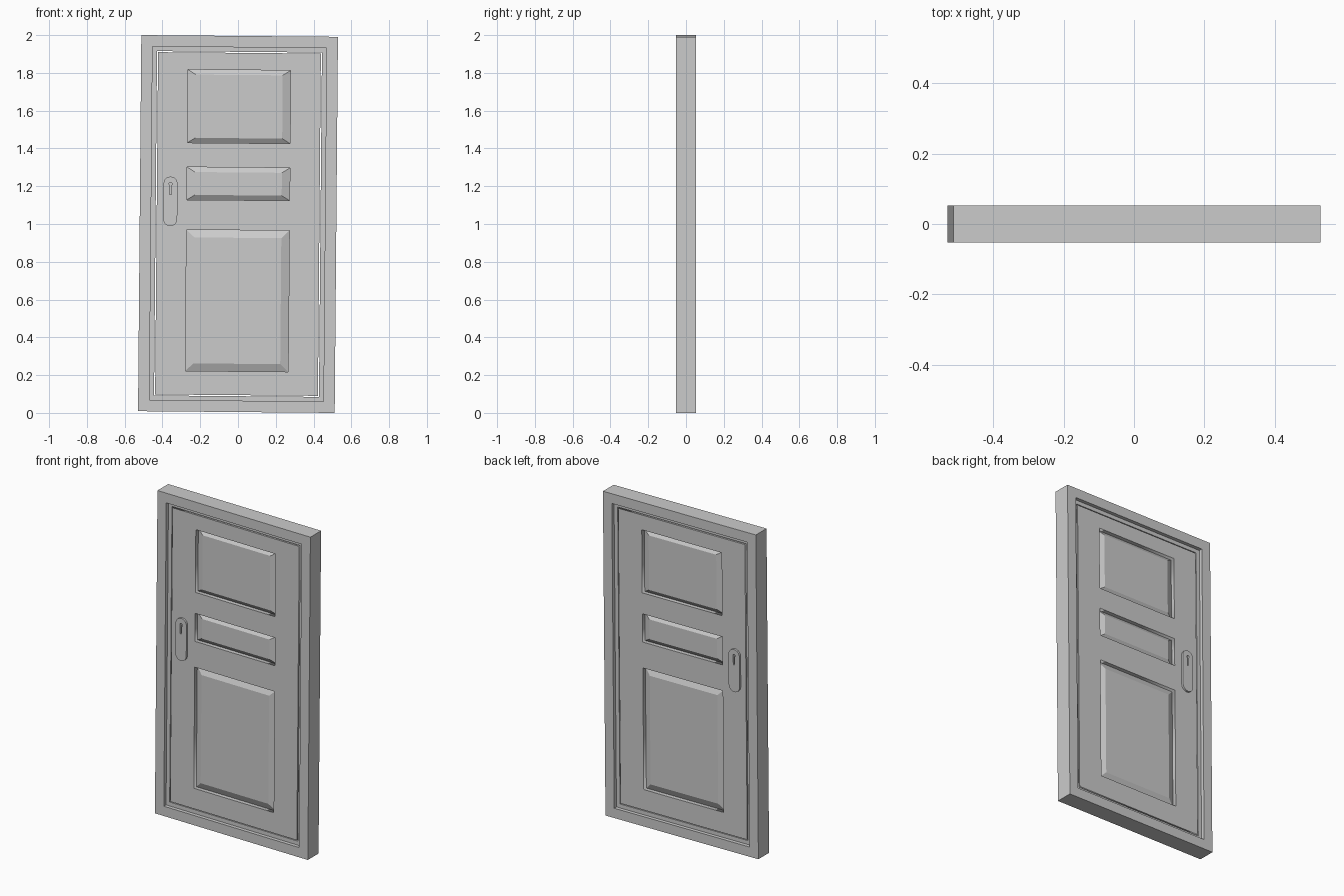
import bpy, bmesh
from math import sin, cos, pi, radians
from mathutils import Matrix

if "Cube" in bpy.data.objects:
    bpy.data.objects.remove(bpy.data.objects["Cube"])

HW, HH, HD = 0.5205, 0.9955, 0.052      # half width, height and depth of the frame
DOOR = 0.032                            # half thickness of the door leaf
# the whole door leans by half a degree in its own plane
TILT = Matrix.Translation((0, 0, 1)) @ Matrix.Rotation(radians(0.5), 4, 'Y')


def loft(name, rects, cz=0.0, ring=False):
    """Join rectangles (half width, half height, y) into a ring or a capped solid."""
    bm = bmesh.new()
    loops = [[bm.verts.new((sx * w, y, cz + sz * h))
              for sx, sz in ((-1, -1), (1, -1), (1, 1), (-1, 1))] for w, h, y in rects]
    pairs = list(zip(loops, loops[1:])) + ([(loops[-1], loops[0])] if ring else [])
    for a, b in pairs:
        for i in range(4):
            j = (i + 1) % 4
            bm.faces.new((a[i], a[j], b[j], b[i]))
    if not ring:
        bm.faces.new(loops[0])
        bm.faces.new(loops[-1])
    bmesh.ops.recalc_face_normals(bm, faces=bm.faces)
    me = bpy.data.meshes.new(name)
    bm.to_mesh(me)
    bm.free()
    me.transform(TILT)
    ob = bpy.data.objects.new(name, me)
    bpy.context.collection.objects.link(ob)
    return ob


def slab(name, outlines, half, y=0.0):
    """Extrude a filled outline; further outlines become holes."""
    cu = bpy.data.curves.new(name, 'CURVE')
    cu.dimensions, cu.fill_mode, cu.extrude = '2D', 'BOTH', half
    for pts in outlines:
        sp = cu.splines.new('POLY')
        sp.points.add(len(pts) - 1)
        for p, (x, z) in zip(sp.points, pts):
            p.co = (x, z, 0, 1)
        sp.use_cyclic_u = True
    ob = bpy.data.objects.new(name, cu)
    bpy.context.collection.objects.link(ob)
    bpy.ops.object.select_all(action='DESELECT')
    ob.select_set(True)
    bpy.context.view_layer.objects.active = ob
    bpy.ops.object.convert(target='MESH')
    ob = bpy.context.object
    ob.data.transform(TILT @ Matrix.Translation((0, y, 0)) @ Matrix.Rotation(pi / 2, 4, 'X'))
    bm = bmesh.new()
    bm.from_mesh(ob.data)
    bmesh.ops.remove_doubles(bm, verts=bm.verts, dist=1e-5)
    bmesh.ops.recalc_face_normals(bm, faces=bm.faces)
    bm.to_mesh(ob.data)
    bm.free()
    return ob


def rect(w, z0, z1):
    return [(-w, z0), (w, z0), (w, z1), (-w, z1)]


def capsule(cx, cz, r, half, n=10):
    """Upright pill outline."""
    top = [(cx + r * cos(pi * i / n), cz + half - r + r * sin(pi * i / n)) for i in range(n + 1)]
    return top + [(2 * cx - x, 2 * cz - z) for x, z in top]


# frame with a stepped stop on its inner side
profile = [(0, -HD), (.06, -HD), (.06, -.03), (.084, -.03),
           (.084, .03), (.06, .03), (.06, HD), (0, HD)]
loft("door_frame", [(HW - d, HH - d, y) for d, y in profile], ring=True)

# door leaf with three panel openings
PW = 0.272
panels = [("top_panel", .428, .815, .026), ("middle_panel", .126, .299, .026),
          ("bottom_panel", -.78, -.033, .04)]
dw, dh = HW - .0895, HH - .0895
slab("door_leaf", [rect(dw, -dh, dh)] + [rect(PW, a, b) for _, a, b, _ in panels], DOOR)

# raised panels with sloped borders on both faces
for name, a, b, slope in panels:
    h = (b - a) / 2
    loft(name, [(PW - .042, h - slope, -.025), (PW, h, -.007),
                (PW, h, .007), (PW - .042, h - slope, .025)], cz=(a + b) / 2)

# lock plates with keyholes, front and back
kx, kz = -.359, .187
keyhole = [(kx + .008 * cos(t), kz + .022 + .008 * sin(t))
           for t in [radians(-50 + 28 * i) for i in range(11)]]
keyhole += [(kx - .005, kz - .034), (kx + .005, kz - .034)]
for name, s in (("front_lock_plate", -1), ("back_lock_plate", 1)):
    plate = slab(name, [capsule(kx, .117, .037, .131), keyhole], .006, s * (DOOR + .006))
    bpy.context.view_layer.objects.active = plate
    bpy.ops.object.shade_smooth_by_angle(angle=radians(30))
